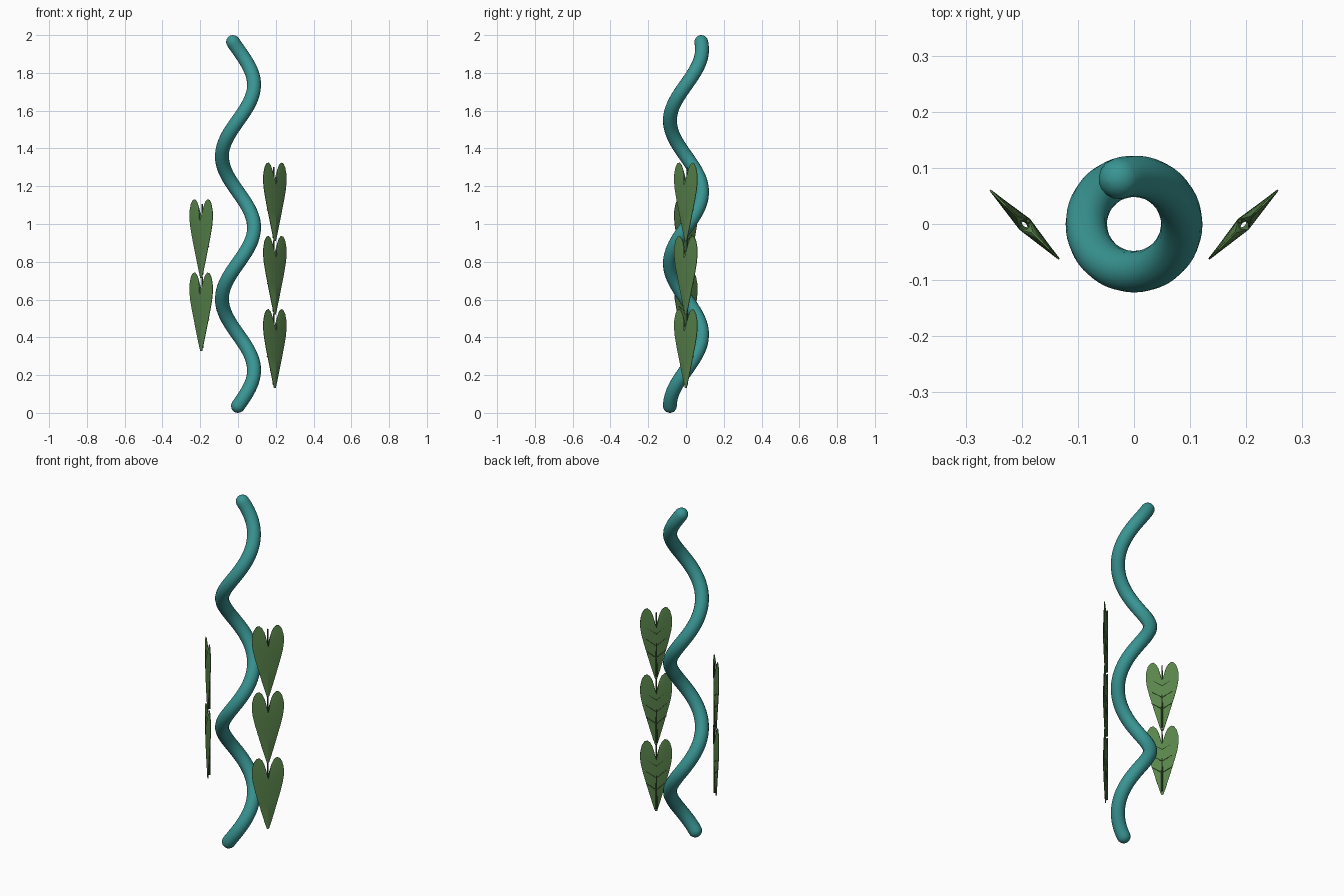
import bpy, bmesh, math
from mathutils import Vector, Matrix

if "Cube" in bpy.data.objects:
    bpy.data.objects.remove(bpy.data.objects["Cube"])

def material(name, rgb):
    m = bpy.data.materials.new(name)
    m.diffuse_color = (*rgb, 1)
    m.use_nodes = True
    m.node_tree.nodes["Principled BSDF"].inputs["Base Color"].default_value = m.diffuse_color
    return m

TEAL = material("vine_teal", (0.04, 0.30, 0.29))
GREEN = material("leaf_green", (0.10, 0.23, 0.07))
DARK = material("vein_green", (0.045, 0.10, 0.03))

# Spiral vine: helix path with rounded ends
R, TUBE, TURNS, STEPS = 0.085, 0.037, 2.55, 120

def helix(f):
    a = 2 * math.pi * TURNS * f
    return Vector((R * math.sin(a), -R * math.cos(a), TUBE + (2 - 2 * TUBE) * f))

path = [(helix(i / STEPS), 1.0) for i in range(STEPS + 1)]

def cap(end, inner):
    d = (end - inner).normalized()
    angles = [math.radians(a) for a in (20, 40, 60, 75, 87)]
    return [(end + d * TUBE * math.sin(a), math.cos(a)) for a in angles]

start_cap = cap(path[0][0], path[1][0])
end_cap = cap(path[-1][0], path[-2][0])
path = start_cap[::-1] + path + end_cap

curve = bpy.data.curves.new("vine", 'CURVE')
curve.dimensions = '3D'
curve.bevel_depth = TUBE
curve.bevel_resolution = 6
curve.use_fill_caps = True
spline = curve.splines.new('POLY')
spline.points.add(len(path) - 1)
for p, (co, rad) in zip(spline.points, path):
    p.co = (*co, 1)
    p.radius = rad
curve.materials.append(TEAL)
bpy.context.collection.objects.link(bpy.data.objects.new("vine", curve))

# Heart leaf: half outline (across, up from tip), ridged in the middle
OUTLINE = [(0.006, 0.003), (0.016, 0.035), (0.032, 0.09), (0.05, 0.155), (0.068, 0.22),
           (0.081, 0.275), (0.087, 0.32), (0.085, 0.36), (0.076, 0.395), (0.062, 0.415),
           (0.047, 0.419), (0.031, 0.405), (0.019, 0.38), (0.009, 0.345)]
NOTCH, RIDGE, EDGE = 0.30, 0.010, 0.0015

def add_rod(bm, a, b, radius):
    a, b = Vector(a), Vector(b)
    rot = (b - a).to_track_quat('Z', 'Y').to_matrix().to_4x4()
    made = bmesh.ops.create_cone(bm, cap_ends=True, segments=8, radius1=radius,
                                 radius2=radius * 0.7, depth=(b - a).length,
                                 matrix=Matrix.Translation((a + b) / 2) @ rot)
    for f in {f for v in made["verts"] for f in v.link_faces}:
        f.material_index = 1

def leaf_mesh():
    bm = bmesh.new()
    for side in (1, -1):
        for face in (1, -1):
            rim = [bm.verts.new((side * u, face * EDGE, v)) for u, v in OUTLINE]
            mid = [bm.verts.new((0, face * (0.003 + RIDGE * min(1, v / 0.2)), min(v, NOTCH)))
                   for u, v in OUTLINE]
            for i in range(len(rim) - 1):
                bm.faces.new((mid[i], rim[i], rim[i + 1], mid[i + 1]))
        # thin rim joining the two faces
        for (u0, v0), (u1, v1) in zip(OUTLINE, OUTLINE[1:]):
            bm.faces.new([bm.verts.new((side * u, y, v)) for u, v, y in
                          ((u0, v0, -EDGE), (u1, v1, -EDGE), (u1, v1, EDGE), (u0, v0, EDGE))])
    bmesh.ops.remove_doubles(bm, verts=bm.verts, dist=0.0002)
    bmesh.ops.dissolve_degenerate(bm, edges=bm.edges, dist=0.0001)
    bmesh.ops.recalc_face_normals(bm, faces=bm.faces)
    # midrib and side veins
    add_rod(bm, (0, 0.009, 0.02), (0, 0.009, 0.395), 0.005)
    for side in (1, -1):
        for v in (0.13, 0.20, 0.27):
            add_rod(bm, (0, 0.0115, v), (side * 0.055, 0.004, v + 0.04), 0.0025)
    me = bpy.data.meshes.new("leaf")
    bm.to_mesh(me)
    bm.free()
    me.materials.append(GREEN)
    me.materials.append(DARK)
    return me

# Leaves alternate right and left up the vine, angled 45 degrees
leaf = leaf_mesh()
for i in range(5):
    side = 1 if i % 2 == 0 else -1
    ob = bpy.data.objects.new(f"leaf_{i + 1}", leaf)
    ob.location = (0.195 * side, -0.001, 0.13 + 0.194 * i)
    ob.rotation_euler.z = side * math.radians(45)
    bpy.context.collection.objects.link(ob)
    ob.select_set(True)
    bpy.context.view_layer.objects.active = ob
bpy.ops.object.shade_smooth_by_angle(angle=math.radians(20))
